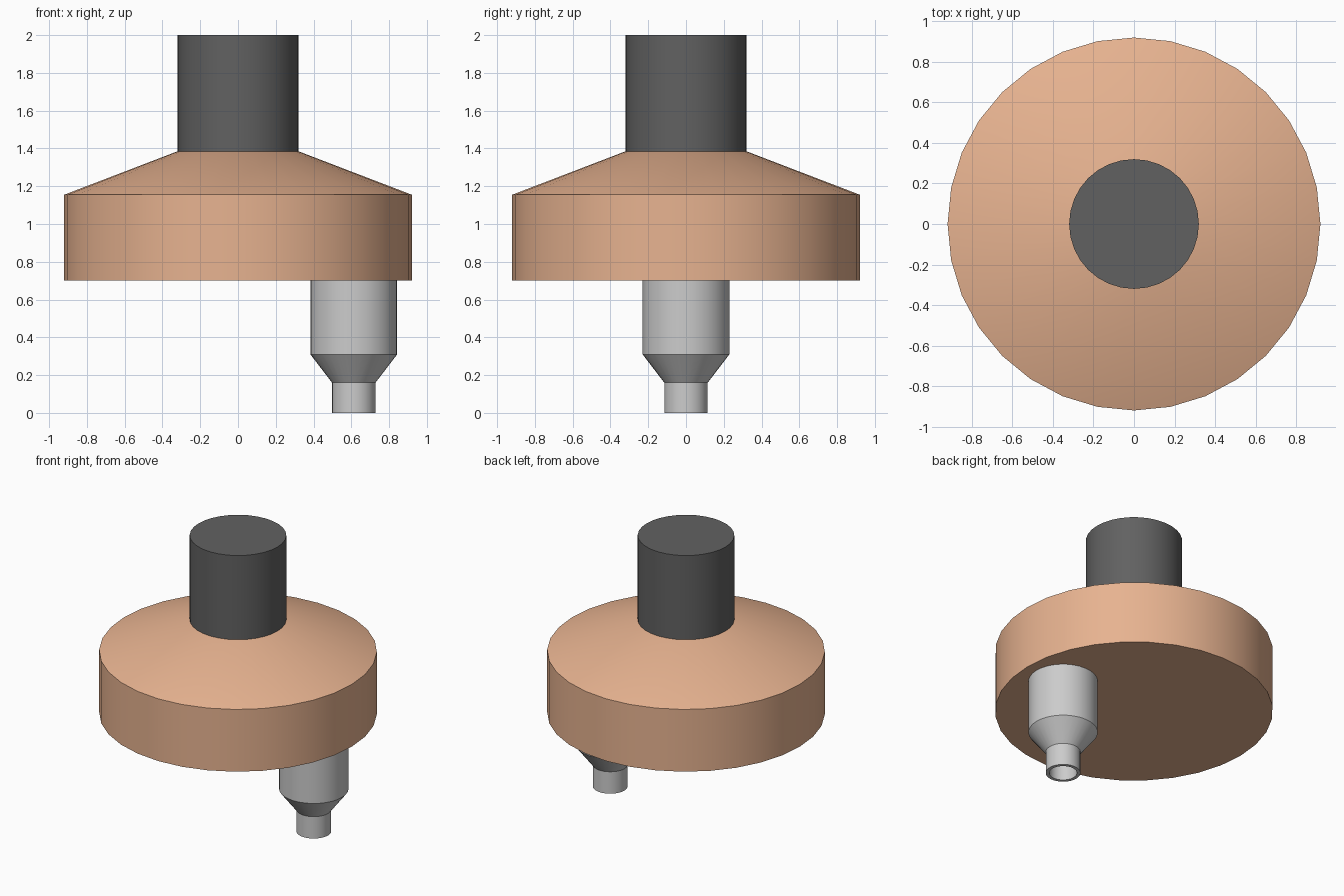
import bpy, bmesh, math

if "Cube" in bpy.data.objects:
    bpy.data.objects.remove(bpy.data.objects["Cube"])


def material(name, color):
    m = bpy.data.materials.new(name)
    m.diffuse_color = (*color, 1)
    m.use_nodes = True
    m.node_tree.nodes["Principled BSDF"].inputs["Base Color"].default_value = m.diffuse_color
    return m


def lathe(name, profile, x=0, mat=None, closed=False, sides=32):
    """Spin (radius, z) points around a vertical axis; radius 0 makes a cap centre."""
    bm = bmesh.new()
    rings = []
    for r, z in profile:
        n = 1 if r == 0 else sides
        rings.append([bm.verts.new((r * math.cos(math.tau * i / sides),
                                    r * math.sin(math.tau * i / sides), z)) for i in range(n)])
    pairs = list(zip(rings, rings[1:]))
    if closed:
        pairs.append((rings[-1], rings[0]))
    for a, b in pairs:
        if len(a) == 1:
            bm.faces.new(b[::-1])
            bm.verts.remove(a[0])
        elif len(b) == 1:
            bm.faces.new(a)
            bm.verts.remove(b[0])
        else:
            for i in range(sides):
                j = (i + 1) % sides
                bm.faces.new((a[i], a[j], b[j], b[i]))
    bmesh.ops.recalc_face_normals(bm, faces=bm.faces)
    me = bpy.data.meshes.new(name)
    bm.to_mesh(me)
    bm.free()
    ob = bpy.data.objects.new(name, me)
    ob.location.x = x
    bpy.context.collection.objects.link(ob)
    if mat:
        me.materials.append(mat)
    bpy.ops.object.select_all(action='DESELECT')
    ob.select_set(True)
    bpy.context.view_layer.objects.active = ob
    bpy.ops.object.shade_smooth_by_angle(angle=math.radians(30))
    return ob


copper = material("copper", (0.80, 0.45, 0.28))
dark = material("dark_grey", (0.12, 0.12, 0.12))

# wide round housing with sloping shoulder
lathe("housing", [(0, 0.70), (0.92, 0.70), (0.92, 1.155), (0.32, 1.385), (0, 1.385)], mat=copper)

# upright shaft
lathe("shaft", [(0, 1.385), (0.32, 1.385), (0.32, 2.0), (0, 2.0)], mat=dark)

# off-centre hollow nozzle: outer wall up, inner wall back down
lathe("nozzle", [(0.115, 0), (0.115, 0.16), (0.23, 0.31), (0.23, 0.70),
                 (0.205, 0.70), (0.205, 0.32), (0.092, 0.17), (0.092, 0)],
      x=0.613, closed=True)
